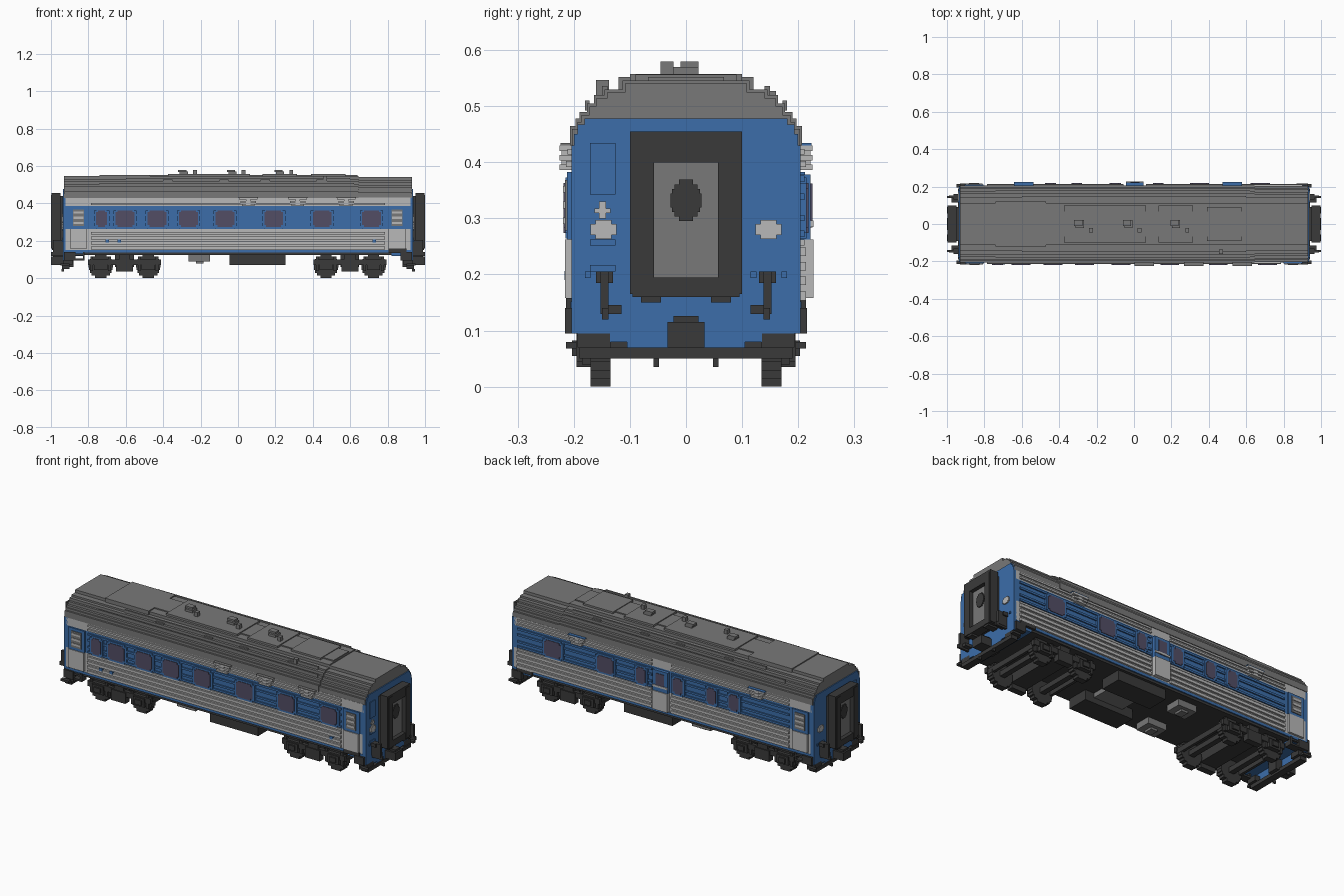
import bpy, bmesh, math

cube = bpy.data.objects.get("Cube")
if cube:
    bpy.data.objects.remove(cube, do_unlink=True)


def material(name, rgb):
    m = bpy.data.materials.new(name)
    m.use_nodes = True
    m.diffuse_color = (*rgb, 1)
    bsdf = m.node_tree.nodes["Principled BSDF"]
    bsdf.inputs["Base Color"].default_value = (*rgb, 1)
    bsdf.inputs["Roughness"].default_value = 0.8
    return m


ROOF = material("roof grey", (0.19, 0.19, 0.19))
LIGHT = material("light grey", (0.48, 0.48, 0.48))
BLUE = material("body blue", (0.045, 0.155, 0.40))
DARK = material("dark grey", (0.042, 0.042, 0.042))
GLASS = material("window violet", (0.085, 0.075, 0.13))


def part(name, mat, boxes):
    """One object from boxes given as x0, x1, y0, y1, z0, z1."""
    bm = bmesh.new()
    for b in boxes:
        r = bmesh.ops.create_cube(bm, size=1)
        for v in r["verts"]:
            v.co = [(b[2*i] + b[2*i+1]) / 2 + v.co[i] * abs(b[2*i+1] - b[2*i]) for i in range(3)]
    me = bpy.data.meshes.new(name)
    bm.to_mesh(me)
    bm.free()
    me.materials.append(mat)
    ob = bpy.data.objects.new(name, me)
    bpy.context.collection.objects.link(ob)
    return ob


def mirror(boxes, axis):
    """Boxes plus their mirrored copies on x (0) or y (1)."""
    out = list(boxes)
    for b in boxes:
        c = list(b)
        c[2*axis], c[2*axis+1] = -b[2*axis+1], -b[2*axis]
        out.append(tuple(c))
    return out


def steps(x0, x1, rows):
    return [(x0, x1, -h, h, z0, z1) for h, z0, z1 in rows]


def disc_rows(rw, rh, n):
    """Half width and height band of each layer of a blocky ellipse."""
    for i in range(n):
        z0, z1 = -rh + 2*rh*i/n, -rh + 2*rh*(i+1)/n
        yield rw * math.sqrt(1 - ((z0+z1) / 2 / rh)**2), z0, z1


def side(s, x0, x1, d0, d1, z0, z1):
    """Box on the side s (-1 front, 1 back), d measured outward from the middle."""
    return (x0, x1, min(s*d0, s*d1), max(s*d0, s*d1), z0, z1)


# Body shell in its colour bands
part("lower_wall", LIGHT, [(-.922, .922, -.204, .204, .15, .262)])
part("window_band", BLUE, [(-.922, .922, -.204, .204, .262, .385)])
part("upper_wall", LIGHT, [(-.922, .922, -.204, .204, .385, .432)])
part("sill", BLUE, [(-.922, .922, -.206, .206, .138, .152)])
part("underfloor", DARK, [(-.82, .82, -.2, .2, .125, .14)])

# Stepped roof, a little lower at one end
profile = [(.207, .43, .465), (.197, .465, .478), (.19, .478, .49), (.176, .49, .505),
           (.164, .505, .52), (.145, .52, .53), (.113, .53, .546)]
part("roof", ROOF, steps(-.93, .645, profile))
part("roof_low_end", ROOF, steps(.64, .93, [(h - .004, z0 - .006*(z0 > .45), z1 - .006)
                                            for h, z0, z1 in profile]))
part("roof_ridge", ROOF, [(-.47, .64, -.068, .068, .545, .552), (-.74, -.47, -.12, .12, .53, .552)])
part("roof_hatches", ROOF, [(-.375, .065, -.1, .1, .545, .557), (.13, .315, -.1, .1, .545, .557),
                            (.39, .575, -.09, .09, .545, .556)])
vents = []
for x in (-.29, -.03, .225):
    vents += [(x-.022, x+.022, -.022, .022, .555, .57), (x-.03, x+.014, -.01, .022, .568, .58),
              (x+.05, x+.07, -.045, -.022, .55, .58)]
part("roof_vents", ROOF, vents + [(.455, .475, -.16, -.137, .5, .547)])
part("roof_seams", ROOF, mirror([(-.74, .62, .172, .18, .492, .51), (-.6, .6, .14, .15, .515, .536)], 1))
part("roof_clips", ROOF, mirror([(x, x+.05, .15, .16, .505, .527)
                                 for x in (-.4, -.1, .12, .42)], 1))

# Windows, doors and ribs: centre and half width along each side
layout = {
    -1: dict(windows=[(-.729, .029), (-.604, .05), (-.433, .05), (-.265, .05), (-.07, .05),
                      (.191, .05), (.45, .05), (.714, .05)],
             doors=[-.853, .85], louvres=[.055, .32, .578], ribs=[(-.785, .785)]),
    1: dict(windows=[(.675, .052), (.35, .05), (.13, .028), (-.1, .03), (-.307, .028), (-.447, .03)],
            doors=[-.855], louvres=[.525, -.59], ribs=[(-.785, -.055), (.065, .9)]),
}
for s, L in layout.items():
    tag = "front" if s < 0 else "back"
    frames, glass = [], []
    for x, w in L["windows"]:
        frames += [side(s, x-w-.012, x+w+.012, .2, .215, .275, .362),
                   side(s, x-w, x+w, .2, .215, .264, .373)]
        glass += [side(s, x-w, x+w, .2, .218, .284, .353),
                  side(s, x-w+.01, x+w-.01, .2, .218, .274, .363)]
    part(tag + "_window_frames", BLUE, frames)
    part(tag + "_window_glass", GLASS, glass)

    # Long horizontal ribs, with the blue ones stopping at the windows
    low, blue, high = [], [], []
    for a, b in L["ribs"]:
        low += [side(s, a, b, .2, .214, z, z+.015) for z in (.155, .181, .207, .233)]
        low += [side(s, a, b, .2, .211, .252, .262)]
        high += [side(s, a, b, .2, .214, .392, .402), side(s, a, b, .2, .211, .414, .424)]
        blue += [side(s, a, b, .2, .211, z, z+.011) for z in (.267, .295, .333, .365)]
    part(tag + "_lower_ribs", LIGHT, low)
    part(tag + "_upper_ribs", LIGHT, high)
    part(tag + "_blue_ribs", BLUE, blue)

    # End doors with slatted windows
    leaf, top, pane, slats = [], [], [], []
    for x in L["doors"]:
        leaf += [side(s, x-.046, x+.046, .2, .216, .158, .262)]
        top += [side(s, x-.05, x+.05, .2, .212, .262, .383)]
        pane += [side(s, x-.03, x+.03, .2, .216, .278, .368)]
        slats += [side(s, x-.026, x+.026, .2, .219, z, z+.012) for z in (.29, .318, .346)]
    part(tag + "_door_lower", LIGHT, leaf)
    part(tag + "_door_upper", BLUE, top)
    part(tag + "_door_window", ROOF, pane)
    part(tag + "_door_slats", LIGHT, slats)

    # Louvres under the roof edge
    lv = []
    for x in L["louvres"]:
        lv += [side(s, x-.05+i*.008, x+.05-i*.008, .2, .225, z, z+.01)
               for i, z in enumerate((.42, .403, .386))]
        lv += [side(s, x-.012, x+.012, .2, .222, .386, .43)]
    part(tag + "_louvres", LIGHT, lv)
    part(tag + "_louvre_caps", BLUE if s > 0 else ROOF,
         [side(s, x-.052, x+.052, .2, .224, .43, .434) for x in L["louvres"]])

    # Steps below the entrance
    part(tag + "_entry_step", DARK,
         [side(s, -.887, -.82, .17, .212, z, z+.01) for z in (.095, .122)]
         + [side(s, x, x+.01, .17, .212, .095, .14) for x in (-.887, -.83)]
         + [side(s, .805, .9, .17, .214, .135, .158)])

# Service door in the middle of the back side
part("service_door_lower", LIGHT, [(-.042, .052, .2, .227, .158, .262)])
part("service_door_upper", BLUE, [(-.042, .052, .2, .222, .262, .378)])
part("service_door_window", GLASS, [(-.02, .03, .2, .225, .284, .362)])
part("service_door_rails", LIGHT, [(-.042, .052, .2, .227, .285, .296)])
part("side_marks", BLUE, [(x-.009, x+.009, -.2165, -.2, .19, .206) for x in (-.7, -.635, .728)])

# End walls with stepped outline
part("end_walls", BLUE, mirror(steps(.915, .935, [
    (.105, .07, .08), (.135, .08, .095), (.204, .095, .43), (.2, .43, .45),
    (.193, .45, .467), (.181, .467, .478)]), 0))
part("end_floor", BLUE, [(a, b, -.2, .2, .12, .14) for a, b in ((-.92, -.82), (.82, .92))])
part("end_panels", BLUE, mirror([(.93, .939, -.171, -.126, .343, .434), (.93, .939, -.171, -.126, .252, .262),
                                 (.93, .939, -.171, -.126, .205, .217), (.93, .94, .115, .126, .194, .205),
                                 (.93, .94, -.18, -.17, .194, .205), (.93, .94, .17, .18, .194, .205)], 0))
part("end_lamps", LIGHT, mirror(mirror([(.93, .942, .124, .17, .27, .29), (.93, .942, .133, .161, .263, .297)], 1)
                                + [(.93, .942, -.163, -.135, .31, .318),
                                   (.93, .942, -.155, -.143, .3, .33)], 0))

# Gangways: recessed bellows, outer rim, inner door
part("gangway_bellows", DARK, mirror([(.93, .97, -.09, .09, .165, .44)], 0))
rim = [(.95, .998, .06, .1, .165, .452), (.985, 1.0, .057, .092, .16, .445)]
part("gangway_rims", DARK, mirror(mirror(rim, 1) + [(.95, .998, -.1, .1, .4, .455),
     (.95, .998, -.095, .095, .16, .195), (.93, .995, -.08, -.045, .15, .165),
     (.93, .995, .045, .08, .15, .165)], 0))
part("gangway_doors", ROOF, mirror([(.96, .976, -.06, .06, .19, .402)], 0))
part("gangway_door_windows", DARK, mirror(
    [(.97, .981, -w, w, .332+z0, .332+z1) for w, z0, z1 in disc_rows(.028, .037, 9)], 0))

# Couplers, buffer beams and end levers
part("couplers", DARK, mirror([(.9, 1.0, -.033, .033, .07, .115), (.9, .99, -.022, .022, .115, .126),
                               (.88, .93, -.03, .03, .06, .12)], 0))
part("buffer_beams", DARK, mirror([(.9, .94, -.19, .19, .05, .07)]
     + mirror([(.885, .935, .135, .193, .07, .1), (.87, .93, .19, .216, .095, .14),
               (.9, .95, .195, .214, .068, .08), (.93, .945, .048, .058, .035, .05)], 1), 0))
part("end_levers", DARK, mirror(mirror([
    (.93, .99, .138, .152, .13, .205), (.93, .965, .13, .16, .185, .205),
    (.93, 1.0, .138, .15, .12, .14), (.93, .975, .115, .145, .13, .146)], 1), 0))

# Bogies: wheels, axles, side frames
wheels, axles, frame = [], [], []
for c in (-.607, .598):
    for x in (c - .127, c + .127):
        for h, z0, z1 in disc_rows(.065, .066, 9):
            wheels += mirror([(x-h, x+h, .135, .17, .066+z0, .066+z1)], 1)
        axles.append((x-.015, x+.015, -.14, .14, .052, .08))
        frame += mirror([(x-.035, x+.035, .165, .195, .045, .092), (x-.02, x+.02, .19, .203, .055, .082),
                         (x-.055, x-.04, .165, .185, .04, .115), (x+.04, x+.055, .165, .185, .04, .115)], 1)
    frame += mirror([(c-.195, c+.195, .168, .188, .07, .1), (c-.045, c+.045, .16, .195, .035, .095),
                     (c-.03, c+.03, .165, .19, .095, .13)], 1)
    frame += [(c-.05, c+.05, -.165, .165, .06, .13), (c-.19, c-.175, -.17, .17, .06, .09),
              (c+.175, c+.19, -.17, .17, .06, .09)]
part("bogie_wheels", DARK, wheels)
part("bogie_axles", DARK, axles)
part("bogie_frames", DARK, frame)

# Underfloor equipment
part("battery_boxes", DARK, mirror([(-.045, .255, .065, .185, .07, .13)], 1))
part("equipment_tray", ROOF, [(.02, .2, -.066, .066, .1, .13)])
part("tanks", ROOF, mirror([(-.265, -.15, .07, .16, .09, .13), (-.225, -.185, .09, .14, .078, .092)], 1))
